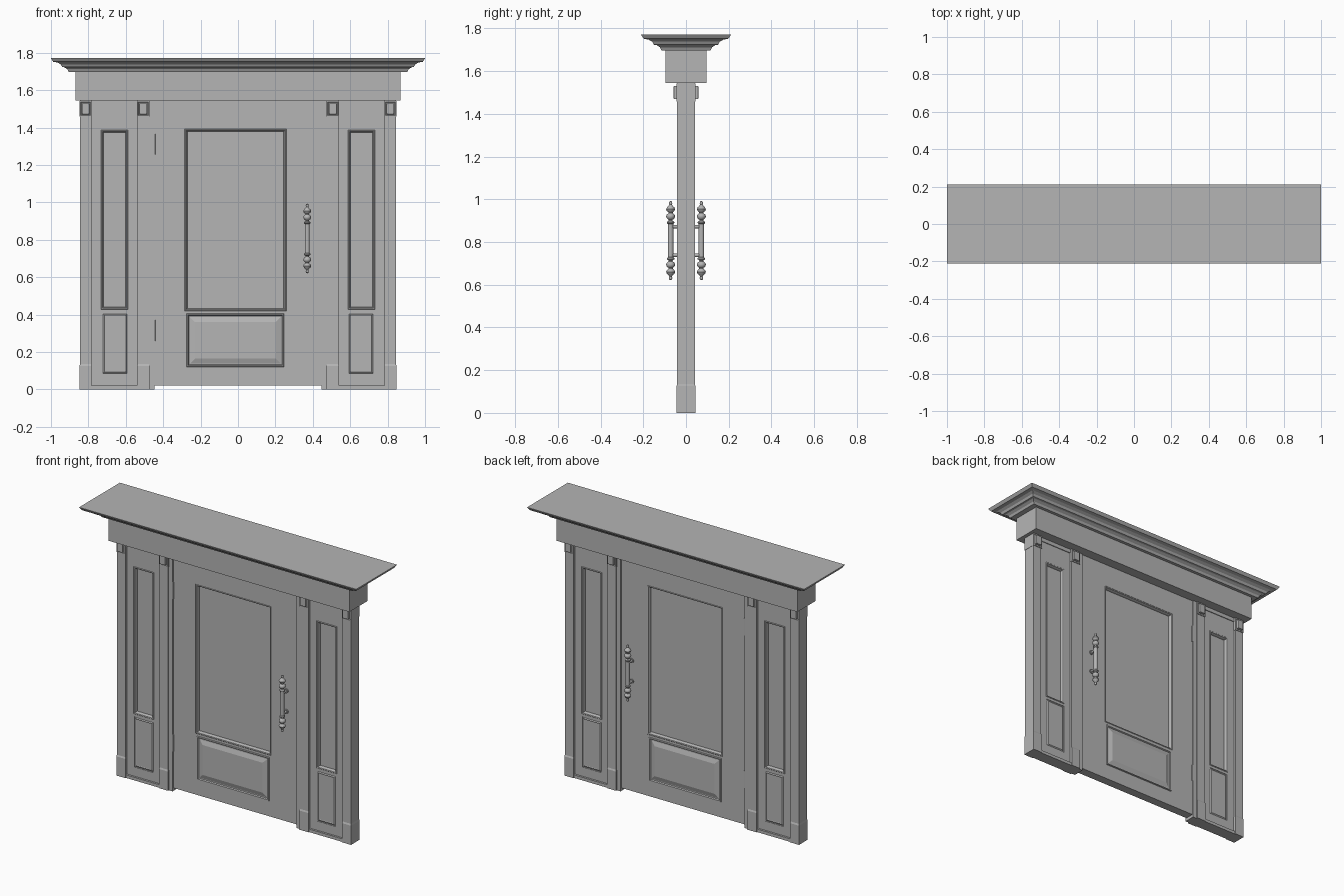
import bpy, bmesh, math
from mathutils import Matrix

if "Cube" in bpy.data.objects:
    bpy.data.objects.remove(bpy.data.objects["Cube"])

grey = bpy.data.materials.new("dark_grey")
grey.diffuse_color = (.46, .46, .46, 1)
grey.use_nodes = True
grey.node_tree.nodes["Principled BSDF"].inputs["Base Color"].default_value = grey.diffuse_color


def finish(name, bm, smooth=None):
    bmesh.ops.remove_doubles(bm, verts=bm.verts, dist=1e-5)
    bmesh.ops.recalc_face_normals(bm, faces=bm.faces)
    me = bpy.data.meshes.new(name)
    bm.to_mesh(me)
    bm.free()
    me.materials.append(grey)
    ob = bpy.data.objects.new(name, me)
    bpy.context.collection.objects.link(ob)
    if smooth:
        bpy.context.view_layer.objects.active = ob
        ob.select_set(True)
        bpy.ops.object.shade_smooth_by_angle(angle=math.radians(smooth))
        ob.select_set(False)
    return ob


def loft(name, rings):
    """Closed skin through a list of four-cornered rings."""
    bm = bmesh.new()
    vs = [[bm.verts.new(p) for p in r] for r in rings]
    for a, b in zip(vs, vs[1:]):
        for i in range(4):
            j = (i + 1) % 4
            bm.faces.new((a[i], a[j], b[j], b[i]))
    bm.faces.new(vs[0])
    bm.faces.new(vs[-1])
    return finish(name, bm)


def tier(name, cx, profile):
    """Stack of rectangles; profile = (z, half x, half y)."""
    return loft(name, [[(cx - a, -b, z), (cx + a, -b, z), (cx + a, b, z), (cx - a, b, z)]
                       for z, a, b in profile])


def box(name, x0, x1, z0, z1, hy):
    return tier(name, (x0 + x1) / 2, [(z0, (x1 - x0) / 2, hy), (z1, (x1 - x0) / 2, hy)])


def panel(name, x0, x1, z0, z1, profile):
    """Moulded panel, same on both faces; profile = (inset, half y)."""
    def ring(d, y):
        return [(x0 + d, y, z0 + d), (x1 - d, y, z0 + d), (x1 - d, y, z1 - d), (x0 + d, y, z1 - d)]
    return loft(name, [ring(d, -y) for d, y in reversed(profile)] + [ring(d, y) for d, y in profile])


def leaf(name, x0, x1, z0, z1, hy, holes):
    """Flat slab with rectangular openings."""
    xs = sorted({x0, x1, *[v for h in holes for v in h[:2]]})
    zs = sorted({z0, z1, *[v for h in holes for v in h[2:]]})
    bm = bmesh.new()
    for a, b in zip(xs, xs[1:]):
        for c, d in zip(zs, zs[1:]):
            mx, mz = (a + b) / 2, (c + d) / 2
            if not any(h[0] < mx < h[1] and h[2] < mz < h[3] for h in holes):
                bm.faces.new([bm.verts.new(p) for p in
                              ((a, -hy, c), (b, -hy, c), (b, -hy, d), (a, -hy, d))])
    bmesh.ops.remove_doubles(bm, verts=bm.verts, dist=1e-5)
    ext = bmesh.ops.extrude_face_region(bm, geom=bm.faces[:], use_keep_orig=True)
    for v in ext["geom"]:
        if isinstance(v, bmesh.types.BMVert):
            v.co.y = hy
    return finish(name, bm)


def cylinder(name, loc, r, length, axis="Z"):
    bm = bmesh.new()
    rot = Matrix.Rotation(math.pi / 2, 4, "X") if axis == "Y" else Matrix()
    bmesh.ops.create_cone(bm, cap_ends=True, segments=16, radius1=r, radius2=r, depth=length,
                          matrix=Matrix.Translation(loc) @ rot)
    return finish(name, bm, 40)


def lathe(name, loc, profile, n=20):
    bm = bmesh.new()
    vs = [bm.verts.new((r, 0, z)) for r, z in profile]
    es = [bm.edges.new(p) for p in zip(vs, vs[1:])]
    bmesh.ops.spin(bm, geom=vs + es, axis=(0, 0, 1), cent=(0, 0, 0), angle=2 * math.pi, steps=n)
    bmesh.ops.translate(bm, verts=bm.verts, vec=loc)
    return finish(name, bm, 40)


WINDOW = [(0, .028), (.003, .031), (.008, .029), (.012, .020), (.014, .010)]
RAISED = [(0, .028), (.003, .035), (.008, .035), (.012, .027), (.018, .027), (.045, .036)]
FLAT = [(0, .024), (.006, .024), (.012, .029), (.016, .027)]

# cornice and header
tier("cornice", 0, [(z, .88 + o, .09 + o) for z, o in (
    (1.698, .025), (1.712, .032), (1.722, .047), (1.724, .060), (1.738, .068),
    (1.748, .085), (1.752, .108), (1.770, .12), (1.772, .12))])
box("header", -.87, .87, 1.545, 1.70, .095)

# door leaf with its window and raised panel
win, low = (-.285, .258, .42, 1.392), (-.275, .247, .12, .405)
leaf("door", -.449, .447, .02, 1.545, .029, [win, low])
panel("door_window", *win, WINDOW)
panel("door_lower_panel", *low, RAISED)

# sidelights, left then right
for side, s in (("left", -1), ("right", 1)):
    def span(a, b):
        return sorted((s * a, s * b))
    up, dn = (*span(.588, .733), .427, 1.387), (*span(.588, .727), .08, .41)
    leaf(side + "_sidelight", *span(.535, .785), .0, 1.545, .027, [up, dn])
    panel(side + "_sidelight_window", *up, WINDOW)
    panel(side + "_sidelight_panel", *dn, FLAT)
    box(side + "_sill", *span(.535, .785), 0, .02, .040)
    box(side + "_top_rail", *span(.535, .785), 1.52, 1.545, .032)
    box(side + "_jamb", *span(.447, .475), 0, 1.545, .036)
    # pilasters with plinth and corner block
    for part, a, b in (("inner", .473, .540), ("outer", .782, .847)):
        name, cx, h = f"{side}_{part}_", s * (a + b) / 2, (b - a) / 2
        tier(name + "pilaster", cx, [(.1, h - .002, .041), (1.545, h - .002, .041)])
        tier(name + "plinth", cx, [(0, h, .045), (.125, h, .045), (.135, h - .002, .041)])
        panel(name + "block", cx - h, cx + h, 1.458, 1.543,
              [(0, .040), (0, .045), (.006, .045), (.010, .041), (.013, .041), (.013, .056), (.016, .058)])

# pull handles on both faces
half = [(.013, 0), (.013, .078), (.017, .082), (.017, .088), (.009, .093), (.009, .097),
        (.017, .103), (.021, .112), (.019, .121), (.010, .128), (.010, .132), (.018, .139),
        (.021, .147), (.017, .156), (.009, .163), (.006, .168), (.008, .175), (.006, .183), (0, .186)]
prof = [(r, -z) for r, z in reversed(half)] + half[1:]
for face, f in (("front", -1), ("back", 1)):
    lathe(face + "_handle", (.37, f * .072, .807), prof)
    for z in (.738, .872):
        cylinder(face + "_handle_post", (.37, f * .050, z), .008, .044, "Y")
        cylinder(face + "_handle_rose", (.37, f * .032, z), .014, .008, "Y")
    # hinges
    for z in (.315, 1.31):
        cylinder(face + "_hinge", (-.446, f * .030, z), .005, .11)
